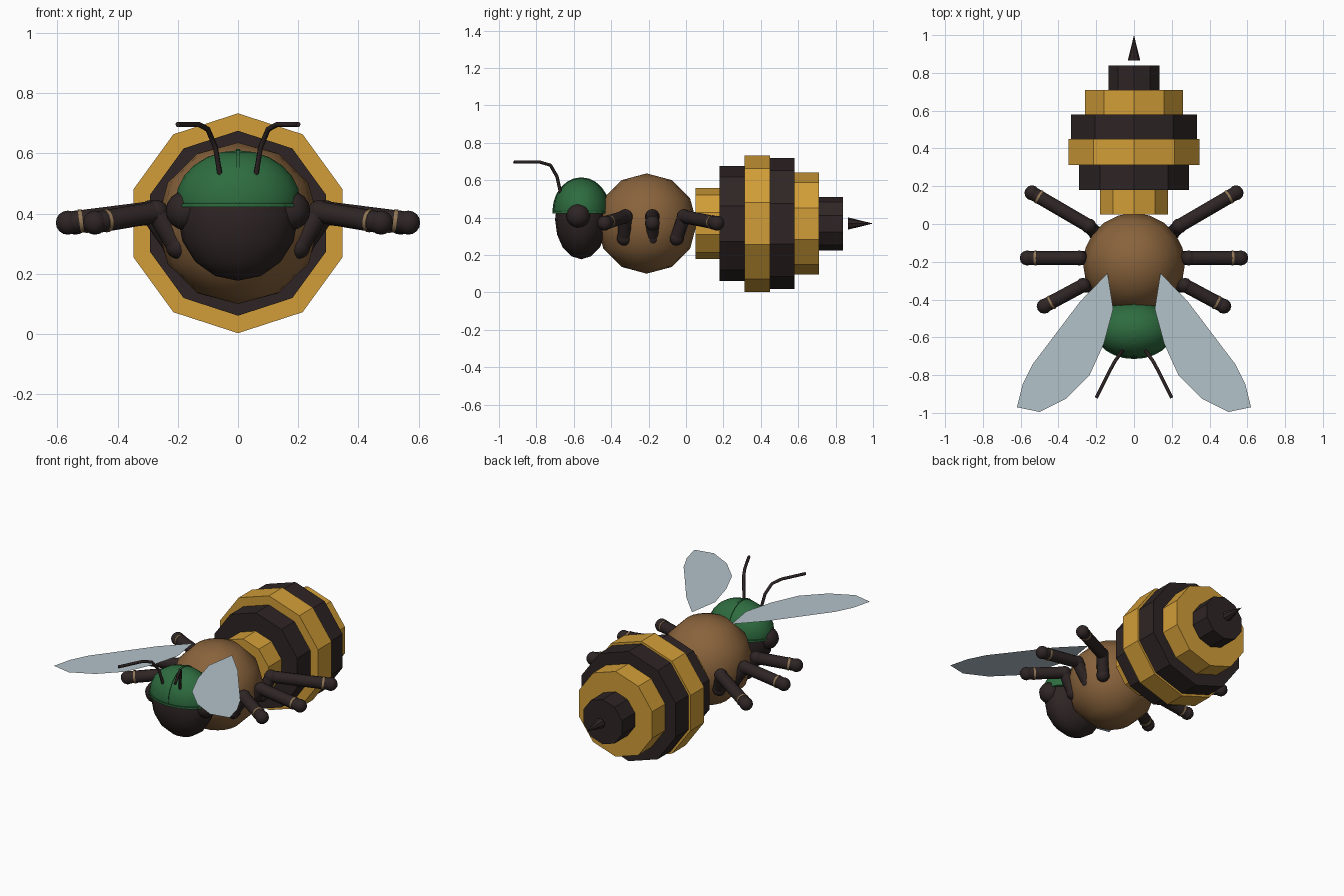
import bpy, bmesh, math
from mathutils import Vector, Matrix

if "Cube" in bpy.data.objects:
    bpy.data.objects.remove(bpy.data.objects["Cube"])


def material(name, color):
    m = bpy.data.materials.new(name)
    m.diffuse_color = (*color, 1)
    m.use_nodes = True
    m.node_tree.nodes["Principled BSDF"].inputs["Base Color"].default_value = m.diffuse_color
    return m


YELLOW = material("yellow", (0.64, 0.34, 0.04))
BLACK = material("dark brown black", (0.028, 0.018, 0.018))
BROWN = material("brown", (0.25, 0.125, 0.045))
GREEN = material("green", (0.027, 0.15, 0.05))
WING = material("pale blue grey", (0.45, 0.54, 0.59))
TAN = material("tan", (0.28, 0.18, 0.09))


def make(name, bm, mat, smooth=False):
    bmesh.ops.recalc_face_normals(bm, faces=bm.faces)
    me = bpy.data.meshes.new(name)
    for f in bm.faces:
        f.smooth = smooth
    bm.to_mesh(me)
    bm.free()
    ob = bpy.data.objects.new(name, me)
    me.materials.append(mat)
    bpy.context.collection.objects.link(ob)
    return ob


def ball(name, center, radii, mat, segments=16, rings=6, cut=None):
    bm = bmesh.new()
    bmesh.ops.create_uvsphere(bm, u_segments=segments, v_segments=rings, radius=1)
    bmesh.ops.scale(bm, vec=radii, verts=bm.verts)
    bmesh.ops.translate(bm, vec=center, verts=bm.verts)
    if cut is not None:  # keep only the part above the cut height
        bmesh.ops.bisect_plane(bm, geom=bm.verts[:] + bm.edges[:] + bm.faces[:],
                               plane_co=(0, 0, cut), plane_no=(0, 0, 1), clear_inner=True)
        bmesh.ops.holes_fill(bm, edges=[e for e in bm.edges if e.is_boundary])
    return make(name, bm, mat, True)


def rod(name, a, b, r1, r2, mat, sides=10, spin=0.0, smooth=False):
    a, b = Vector(a), Vector(b)
    d = b - a
    bm = bmesh.new()
    bmesh.ops.create_cone(bm, cap_ends=True, segments=sides, radius1=r1, radius2=r2, depth=d.length)
    m = Matrix.Translation((a + b) / 2) @ d.to_track_quat('Z', 'Y').to_matrix().to_4x4()
    bm.transform(m @ Matrix.Rotation(spin, 4, 'Z'))
    ob = make(name, bm, mat)
    if smooth:
        for p in ob.data.polygons:
            p.use_smooth = len(p.vertices) == 4
    return ob


# Striped abdomen: ten-sided discs with a corner at the top
Z = 0.368
edges = (0.05, 0.18, 0.312, 0.449, 0.58, 0.71, 0.84)
radii = (0.19, 0.307, 0.365, 0.35, 0.272, 0.143)
for i, r in enumerate(radii):
    bm = bmesh.new()
    rings = []
    for y in edges[i:i + 2]:
        rings.append([bm.verts.new((r * math.sin(k * math.tau / 10), y,
                                    Z + r * math.cos(k * math.tau / 10))) for k in range(10)])
    for k in range(10):
        j = (k + 1) % 10
        bm.faces.new((rings[0][k], rings[0][j], rings[1][j], rings[1][k]))
    bm.faces.new(rings[0])
    bm.faces.new(rings[1])
    make(f"abdomen_ring_{i + 1}", bm, BLACK if i % 2 else YELLOW)
rod("stinger", (0, 0.865, Z), (0, 1.0, Z), 0.033, 0, BLACK, 8)

# Thorax and head
ball("thorax", (0, -0.21, 0.368), (0.27, 0.268, 0.268), BROWN, 20, 6)
ball("head", (0, -0.56, 0.39), (0.2, 0.14, 0.213), BLACK, 16, 8)

# Green cap with rim and centre ridge
ball("cap", (0, -0.56, 0.44), (0.207, 0.15, 0.17), GREEN, 24, 12, cut=0.425)
bm = bmesh.new()
bmesh.ops.create_cone(bm, cap_ends=True, segments=24, radius1=1, radius2=1, depth=0.012)
bmesh.ops.scale(bm, vec=(0.212, 0.155, 1), verts=bm.verts)
bmesh.ops.translate(bm, vec=(0, -0.56, 0.428), verts=bm.verts)
make("cap_rim", bm, GREEN)
bm = bmesh.new()
arc = []
for k in range(13):
    t = math.pi * k / 12
    arc.append([bm.verts.new((x, -0.56 - 0.154 * math.cos(t), 0.436 + 0.179 * math.sin(t)))
                for x in (-0.006, 0.006)])
for a, b in zip(arc, arc[1:]):
    bm.faces.new((a[0], a[1], b[1], b[0]))
bm.faces.new([a[0] for a in arc])
bm.faces.new([a[1] for a in reversed(arc)])
make("cap_ridge", bm, GREEN)

# Paired parts
ANTENNA = [(0.06, -0.67, 0.53), (0.075, -0.69, 0.62), (0.1, -0.725, 0.68),
           (0.13, -0.78, 0.696), (0.2, -0.92, 0.696)]
LEGS = {"front": ((0.2, -0.33, 0.29), (0.27, -0.325, 0.405), (0.475, -0.435, 0.37)),
        "middle": ((0.21, -0.18, 0.29), (0.29, -0.18, 0.405), (0.565, -0.18, 0.37)),
        "back": ((0.2, -0.05, 0.29), (0.24, -0.01, 0.405), (0.54, 0.165, 0.37))}
OUTLINE = [(0.14, -0.26), (0.285, -0.41), (0.455, -0.635), (0.535, -0.74), (0.59, -0.85),
           (0.62, -0.97), (0.5, -0.995), (0.36, -0.925), (0.235, -0.8), (0.16, -0.635), (0.11, -0.45)]
for side, s in (("right", 1), ("left", -1)):
    def flip(p):
        return Vector((s * p[0], p[1], p[2]))

    ball(f"{side}_eye", flip((0.175, -0.575, 0.41)), (0.065, 0.065, 0.065), BLACK, 12, 8)

    # Antenna as a bevelled path
    cu = bpy.data.curves.new(f"{side}_antenna", 'CURVE')
    cu.dimensions = '3D'
    cu.bevel_depth = 0.009
    cu.bevel_resolution = 1
    cu.use_fill_caps = True
    sp = cu.splines.new('POLY')
    sp.points.add(len(ANTENNA) - 1)
    for pt, p in zip(sp.points, ANTENNA):
        pt.co = (*flip(p), 1)
    cu.materials.append(BLACK)
    bpy.context.collection.objects.link(bpy.data.objects.new(f"{side}_antenna", cu))

    # Legs: two rods with round joints and a thin tan band
    for leg, points in LEGS.items():
        root, knee, foot = map(flip, points)
        n = f"{side}_{leg}_leg"
        rod(n + "_upper", root, knee, 0.036, 0.036, BLACK, 12, smooth=True)
        rod(n + "_lower", knee, foot, 0.036, 0.036, BLACK, 12, smooth=True)
        for part, p in (("hip", root), ("knee", knee), ("foot", foot)):
            ball(f"{n}_{part}", p, (0.04, 0.04, 0.04), BLACK, 12, 8)
        d = (foot - knee).normalized()
        rod(n + "_band", foot - d * 0.05, foot - d * 0.038, 0.0385, 0.0385, TAN, 12, smooth=True)

    # Flat wing
    bm = bmesh.new()
    f = bm.faces.new([bm.verts.new((s * x, y, 0.61)) for x, y in OUTLINE])
    wing = make(f"{side}_wing", bm, WING)
    if wing.data.polygons[0].normal.z < 0:
        wing.data.flip_normals()
